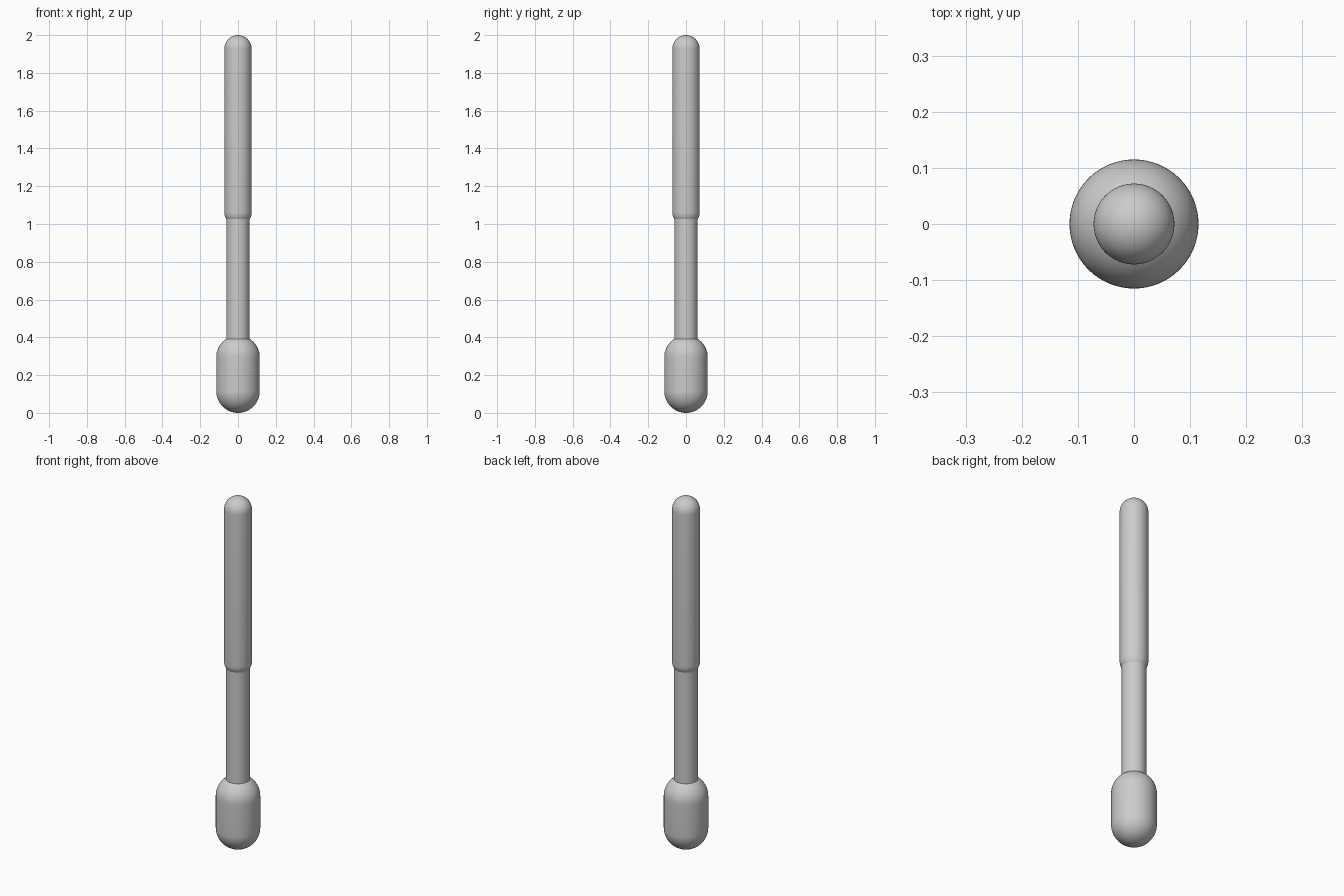
import bpy
import bmesh
import math

SEGMENTS = 64
ARC_STEPS = 16

cube = bpy.data.objects.get("Cube")
if cube:
    bpy.data.objects.remove(cube, do_unlink=True)

# Single plain grey used on every part
grey = bpy.data.materials.new("plain_grey")
grey.use_nodes = True
colour = (0.6, 0.6, 0.6, 1)
grey.diffuse_color = colour
grey.node_tree.nodes["Principled BSDF"].inputs["Base Color"].default_value = colour


def lathe(name, profile):
    """Spin a (radius, height) profile around the z axis."""
    bm = bmesh.new()
    verts = [bm.verts.new((r, 0, z)) for r, z in profile]
    edges = [bm.edges.new(pair) for pair in zip(verts, verts[1:])]
    bmesh.ops.spin(bm, geom=verts + edges, cent=(0, 0, 0), axis=(0, 0, 1),
                   angle=math.tau, steps=SEGMENTS)
    bmesh.ops.remove_doubles(bm, verts=bm.verts, dist=0.00001)
    bmesh.ops.recalc_face_normals(bm, faces=bm.faces)
    mesh = bpy.data.meshes.new(name)
    bm.to_mesh(mesh)
    bm.free()
    mesh.materials.append(grey)
    obj = bpy.data.objects.new(name, mesh)
    bpy.context.collection.objects.link(obj)
    bpy.ops.object.select_all(action="DESELECT")
    obj.select_set(True)
    bpy.context.view_layer.objects.active = obj
    bpy.ops.object.shade_smooth_by_angle(angle=math.radians(40))
    return obj


def capsule(name, radius, bottom, top):
    """Cylinder with a hemisphere at each end."""
    profile = []
    for centre, start in ((bottom + radius, -90), (top - radius, 0)):
        for i in range(ARC_STEPS + 1):
            a = math.radians(start + 90 * i / ARC_STEPS)
            profile.append((radius * math.cos(a), centre + radius * math.sin(a)))
    return lathe(name, profile)


# Rounded head at the bottom
capsule("head", 0.115, 0, 0.41)

# Thin shaft, with its ends buried in the head and grip
lathe("shaft", [(0, 0.3), (0.062, 0.3), (0.062, 1.1), (0, 1.1)])

# Long rounded grip at the top
capsule("grip", 0.072, 0.99, 2)
